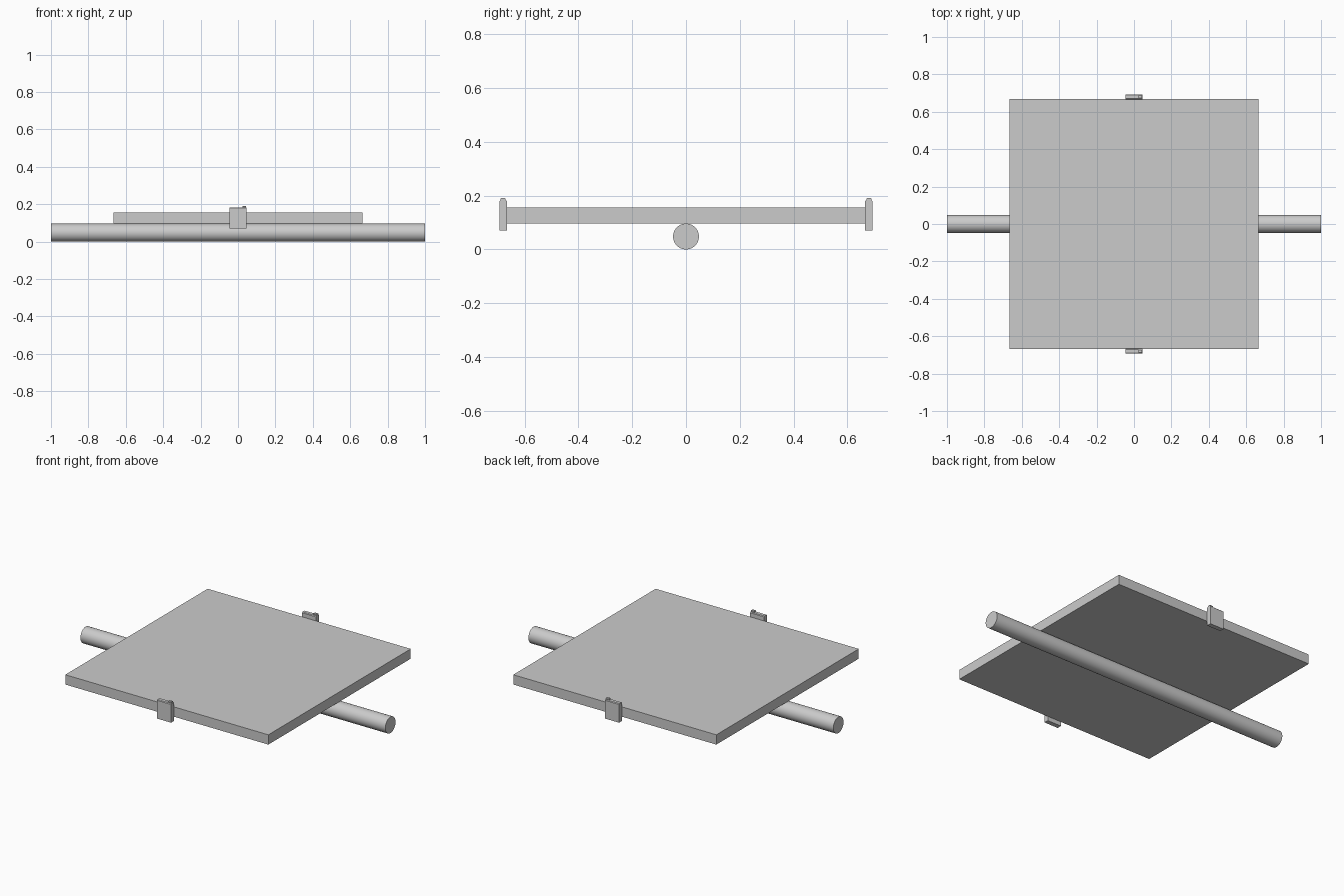
import bpy, bmesh, math

if "Cube" in bpy.data.objects:
    bpy.data.objects.remove(bpy.data.objects["Cube"])


def box(name, x, y, z, bevel=0.0):
    bm = bmesh.new()
    bmesh.ops.create_cube(bm, size=1)
    for v in bm.verts:
        v.co = [lo + (c + 0.5) * (hi - lo) for c, (lo, hi) in zip(v.co, (x, y, z))]
    if bevel:
        top = [e for e in bm.edges if all(v.co.z > z[1] - 1e-5 for v in e.verts)
               and abs(e.verts[0].co.y - e.verts[1].co.y) < 1e-5]
        bmesh.ops.bevel(bm, geom=top, offset=bevel, segments=1, affect='EDGES')
    mesh = bpy.data.meshes.new(name)
    bm.to_mesh(mesh)
    bm.free()
    obj = bpy.data.objects.new(name, mesh)
    bpy.context.collection.objects.link(obj)
    return obj


# Long round axle under the panel
bpy.ops.mesh.primitive_cylinder_add(vertices=48, radius=0.048, depth=2,
                                    location=(0, 0, 0.048),
                                    rotation=(0, math.pi / 2, 0))
axle = bpy.context.object
axle.name = "axle"
bpy.ops.object.shade_smooth_by_angle(angle=math.radians(40))

# Flat square panel
box("panel", (-0.666, 0.666), (-0.667, 0.667), (0.097, 0.155))

# Edge clips, each with a small raised tab at one corner
for side, label in ((-1, "front"), (1, "back")):
    y = sorted((side * 0.666, side * 0.693))
    box(label + "_clip", (-0.046, 0.046), y, (0.071, 0.183), 0.004)
    y = sorted((side * 0.671, side * 0.689))
    box(label + "_tab", (0.024, 0.044), y, (0.18, 0.192), 0.003)
